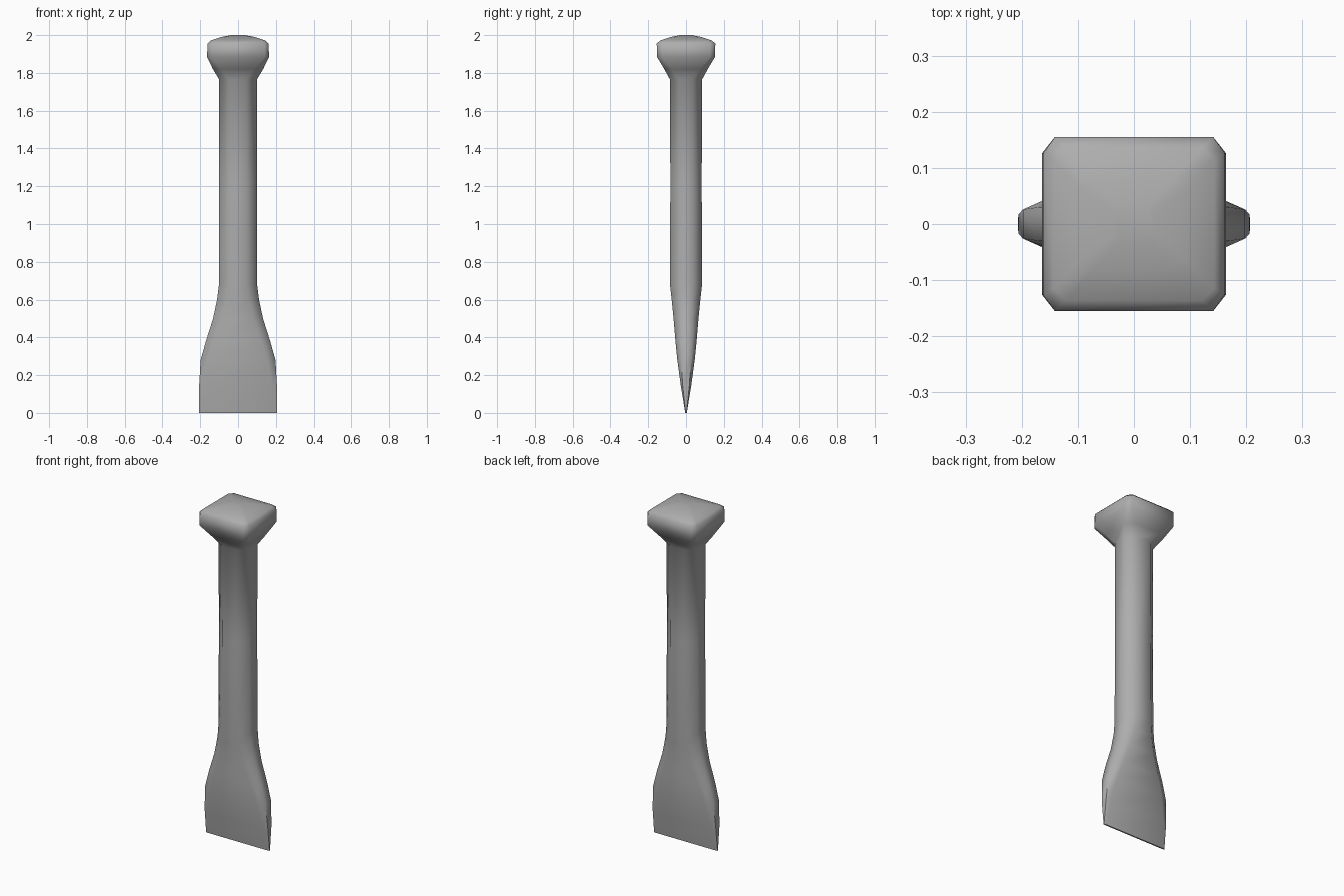
import bpy, bmesh, math

steel = bpy.data.materials.new("grey steel")
steel.diffuse_color = (0.42, 0.42, 0.42, 1)

# chisel cross-sections: height, half width, half depth, corner cut in x, corner cut in y
sections = [
    # blade, from cutting edge upward
    (0.00, 0.207, 0.004, 0.010, 0.002),
    (0.14, 0.206, 0.027, 0.025, 0.010),
    (0.28, 0.198, 0.046, 0.045, 0.020),
    (0.38, 0.170, 0.056, 0.050, 0.026),
    (0.50, 0.132, 0.066, 0.052, 0.035),
    (0.60, 0.111, 0.076, 0.054, 0.043),
    (0.68, 0.101, 0.085, 0.055, 0.047),
    # shaft
    (1.22, 0.100, 0.083, 0.055, 0.047),
    (1.765, 0.100, 0.085, 0.055, 0.047),
    # struck head
    (1.82, 0.133, 0.115, 0.045, 0.040),
    (1.885, 0.164, 0.154, 0.022, 0.028),
    (1.955, 0.161, 0.155, 0.020, 0.028),
    (1.972, 0.143, 0.136, 0.022, 0.022),
    (1.990, 0.090, 0.080, 0.020, 0.020),
    (2.000, 0.035, 0.030, 0.010, 0.010),
]

# one continuous body of eight-sided rings
bm = bmesh.new()
rings = []
for z, w, d, cx, cy in sections:
    outline = [(w, d - cy), (w - cx, d), (cx - w, d), (-w, d - cy),
               (-w, cy - d), (cx - w, -d), (w - cx, -d), (w, cy - d)]
    rings.append([bm.verts.new((x, y, z)) for x, y in outline])
for low, high in zip(rings, rings[1:]):
    for i in range(8):
        j = (i + 1) % 8
        bm.faces.new((low[i], low[j], high[j], high[i]))
bm.faces.new(list(reversed(rings[0])))
bm.faces.new(rings[-1])
bmesh.ops.recalc_face_normals(bm, faces=bm.faces)

mesh = bpy.data.meshes.new("chisel_body")
bm.to_mesh(mesh)
bm.free()
mesh.materials.append(steel)
chisel = bpy.data.objects.new("chisel_body", mesh)
bpy.context.collection.objects.link(chisel)

# soft shading, with the cutting edge kept crisp
bpy.context.view_layer.objects.active = chisel
chisel.select_set(True)
bpy.ops.object.shade_smooth_by_angle(angle=math.radians(65))
